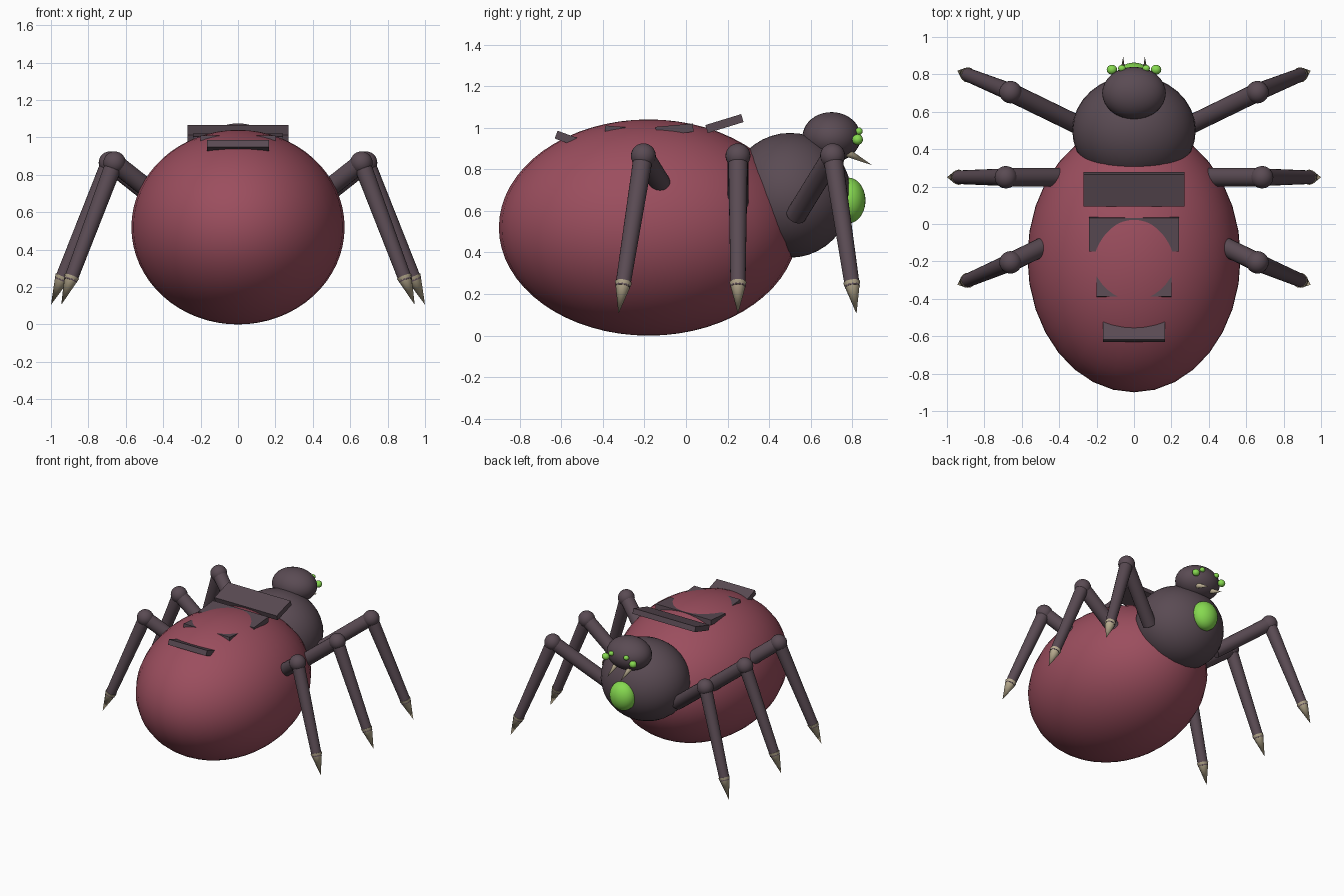
import bpy
import math
from mathutils import Vector

cube = bpy.data.objects.get("Cube")
if cube:
    bpy.data.objects.remove(cube, do_unlink=True)


def make_material(name, rgb):
    mat = bpy.data.materials.new(name)
    mat.use_nodes = True
    mat.diffuse_color = (*rgb, 1)
    mat.node_tree.nodes["Principled BSDF"].inputs["Base Color"].default_value = (*rgb, 1)
    return mat


RED = make_material("dull red", (0.33, 0.076, 0.112))
DARK = make_material("dark mauve", (0.102, 0.07, 0.087))
GREEN = make_material("bright green", (0.24, 0.70, 0.08))
BONE = make_material("bone", (0.47, 0.40, 0.27))


def finish(name, mat, smooth=True):
    obj = bpy.context.object
    obj.name = name
    obj.data.materials.append(mat)
    bpy.ops.object.transform_apply(location=False, rotation=False, scale=True)
    if smooth:
        bpy.ops.object.shade_smooth_by_angle(angle=math.radians(40))
    return obj


def ellipsoid(name, mat, centre, radii, segments=32, rings=20):
    bpy.ops.mesh.primitive_uv_sphere_add(segments=segments, ring_count=rings, radius=1, location=centre)
    bpy.context.object.scale = radii
    return finish(name, mat)


def rod(name, mat, start, end, r1, r2, sides=20):
    """Cylinder or cone running from start to end."""
    start, end = Vector(start), Vector(end)
    axis = end - start
    bpy.ops.mesh.primitive_cone_add(vertices=sides, radius1=r1, radius2=r2, depth=axis.length,
                                    location=(start + end) / 2,
                                    rotation=axis.to_track_quat('Z', 'Y').to_euler())
    return finish(name, mat)


# Body; the animal looks toward +y
ellipsoid("abdomen", RED, (0, -0.18, 0.52), (0.57, 0.72, 0.52), 32, 32)
ellipsoid("thorax", DARK, (0, 0.5, 0.675), (0.33, 0.295, 0.3))
ellipsoid("head", DARK, (0, 0.70, 0.955), (0.17, 0.14, 0.12))
ellipsoid("chest_bulb", GREEN, (0, 0.78, 0.65), (0.1, 0.083, 0.11))

# Back plates: half width, y, z, tilt in degrees
for i, (half, y, z, tilt) in enumerate([(0.27, 0.185, 1.02, 17), (0.24, -0.055, 0.992, 5),
                                        (0.2, -0.3, 0.983, -5), (0.165, -0.54, 0.936, -20)]):
    bpy.ops.mesh.primitive_cube_add(size=1, location=(0, y, z), rotation=(math.radians(tilt), 0, 0))
    bpy.context.object.scale = (2 * half, 0.18, 0.04)
    finish(f"back_plate_{i + 1}", DARK, smooth=False)

# Legs: hip, knee and foot tip on the +x side
LEGS = {
    "front": ((0.30, 0.53, 0.58), (0.66, 0.705, 0.865), (0.945, 0.82, 0.105)),
    "middle": ((0.35, 0.25, 0.60), (0.685, 0.25, 0.865), (1.0, 0.25, 0.105)),
    "rear": ((0.30, -0.03, 0.58), (0.66, -0.205, 0.865), (0.945, -0.325, 0.105)),
}

for side, sx in (("left", 1), ("right", -1)):
    for row, points in LEGS.items():
        hip, knee, tip = [Vector((sx * x, y, z)) for x, y, z in points]
        tag = f"{side}_{row}"
        rod(f"{tag}_upper_leg", DARK, hip, knee, 0.05, 0.05)
        ellipsoid(f"{tag}_knee", DARK, knee, (0.06, 0.06, 0.06), 24, 14)
        rod(f"{tag}_lower_leg", DARK, knee, knee.lerp(tip, 0.83), 0.047, 0.036)
        rod(f"{tag}_claw", BONE, knee.lerp(tip, 0.8), tip, 0.041, 0, 12)

    # Face
    ellipsoid(f"{side}_outer_eye", GREEN, (sx * 0.118, 0.825, 0.943), (0.028, 0.026, 0.026), 16, 10)
    ellipsoid(f"{side}_inner_eye", GREEN, (sx * 0.065, 0.832, 0.983), (0.02, 0.018, 0.018), 16, 10)
    rod(f"{side}_fang", BONE, (sx * 0.06, 0.765, 0.885), (sx * 0.058, 0.895, 0.82), 0.022, 0, 12)
